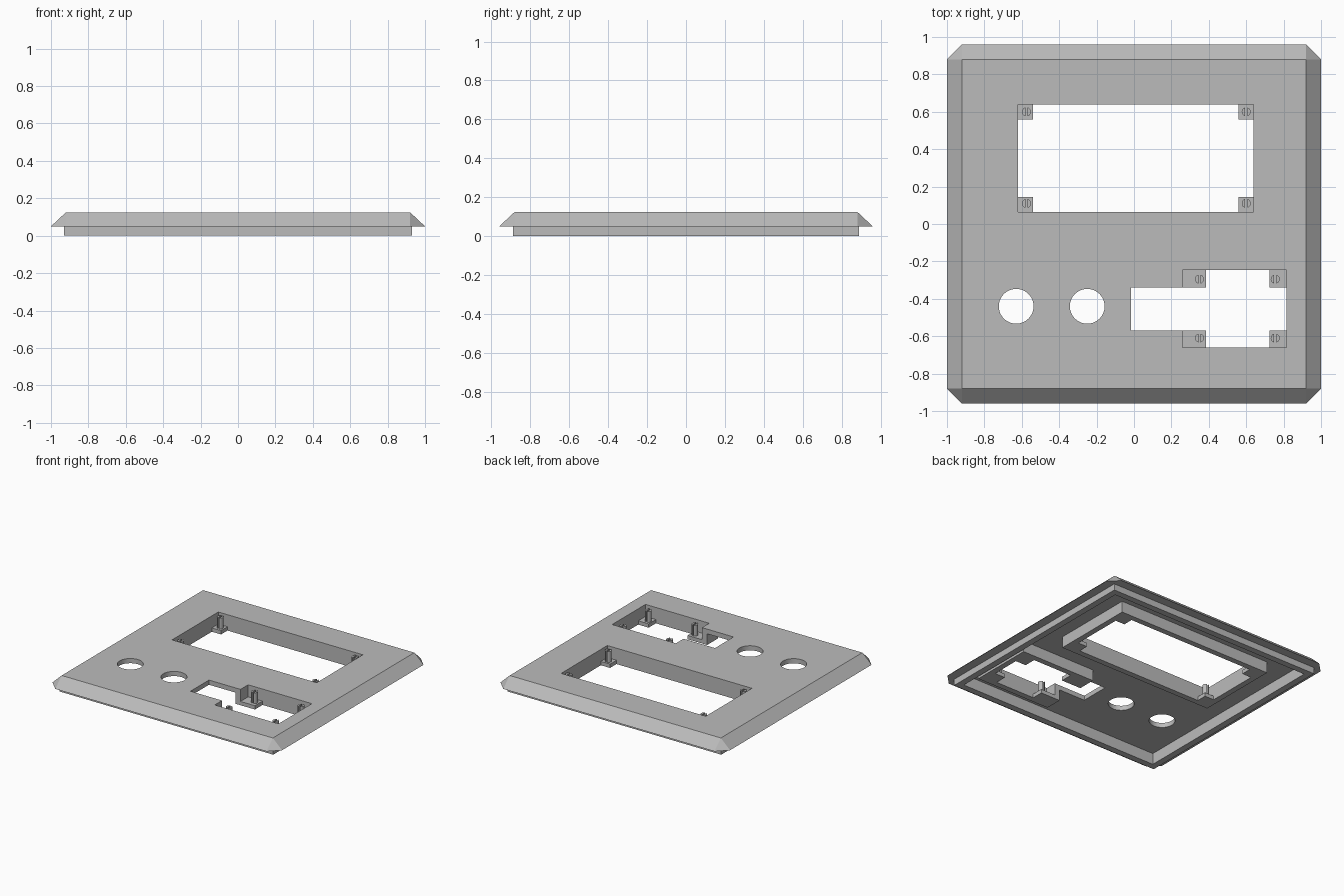
import bpy, bmesh
from math import cos, sin, pi, asin

old = bpy.data.objects.get("Cube")
if old:
    bpy.data.objects.remove(old, do_unlink=True)

grey = bpy.data.materials.new("light grey plastic")
grey.use_nodes = True
grey.diffuse_color = (0.5, 0.5, 0.5, 1)
grey.node_tree.nodes["Principled BSDF"].inputs["Base Color"].default_value = (0.5, 0.5, 0.5, 1)

TOP, CEILING, LIP = 0.125, 0.088, 0.05


def add_object(name, bm):
    bmesh.ops.recalc_face_normals(bm, faces=bm.faces[:])
    mesh = bpy.data.meshes.new(name)
    bm.to_mesh(mesh)
    bm.free()
    mesh.materials.append(grey)
    obj = bpy.data.objects.new(name, mesh)
    bpy.context.collection.objects.link(obj)
    return obj


def prism(name, outline, z0, z1):
    """Extrude a flat outline from z0 to z1."""
    bm = bmesh.new()
    face = bm.faces.new([bm.verts.new((x, y, z0)) for x, y in outline])
    ext = bmesh.ops.extrude_face_region(bm, geom=[face])["geom"]
    bmesh.ops.translate(bm, vec=(0, 0, z1 - z0),
                        verts=[v for v in ext if isinstance(v, bmesh.types.BMVert)])
    return add_object(name, bm)


def rect(x0, x1, y0, y1):
    return [(x0, y0), (x1, y0), (x1, y1), (x0, y1)]


def circle(cx, cy, r, n=48):
    return [(cx + r * cos(2 * pi * i / n), cy + r * sin(2 * pi * i / n)) for i in range(n)]


def cut(obj, outline, z0=-0.1, z1=0.3):
    """Cut a straight opening through an object."""
    cutter = prism("cutter", outline, z0, z1)
    cutter.hide_render = True
    mod = obj.modifiers.new("opening", "BOOLEAN")
    mod.operation, mod.solver, mod.object = "DIFFERENCE", "EXACT", cutter
    bpy.ops.object.select_all(action="DESELECT")
    bpy.context.view_layer.objects.active = obj
    obj.select_set(True)
    bpy.ops.object.modifier_apply(modifier=mod.name)
    bpy.data.objects.remove(cutter, do_unlink=True)


def smooth(obj):
    bpy.ops.object.select_all(action="DESELECT")
    bpy.context.view_layer.objects.active = obj
    obj.select_set(True)
    bpy.ops.object.shade_smooth_by_angle()


# Openings
window = rect(-0.62, 0.64, 0.065, 0.64)
port = [(0.26, -0.66), (0.815, -0.66), (0.815, -0.245), (0.26, -0.245),
        (0.26, -0.34), (-0.015, -0.34), (-0.015, -0.57), (0.26, -0.57)]
recess = rect(-0.88, 0.88, -0.84, 0.84)

# Panel with sloped edges and triangular corner facets
bm = bmesh.new()
for sx in (-1, 1):
    for sy in (-1, 1):
        for x, y, z in ((0.92, 0.88, TOP), (1, 0.88, LIP), (0.92, 0.96, LIP)):
            bm.verts.new((sx * x, sy * y, z))
bmesh.ops.convex_hull(bm, input=bm.verts[:])
bmesh.ops.dissolve_limit(bm, angle_limit=0.01, verts=bm.verts[:], edges=bm.edges[:])
panel = add_object("face_panel", bm)
cut(panel, recess, -0.1, CEILING)
for outline in (window, port, circle(-0.63, -0.44, 0.093), circle(-0.25, -0.44, 0.093)):
    cut(panel, outline)
smooth(panel)

# Mounting rim below the panel
rim = prism("mounting_rim", rect(-0.93, 0.93, -0.89, 0.89), 0, LIP)
cut(rim, recess)

# Walls around the window and the port
window_wall = prism("window_wall", rect(-0.665, 0.685, 0.02, 0.685), 0, CEILING)
cut(window_wall, window)
port_wall = prism("port_wall", rect(0.215, 0.86, -0.705, -0.2), 0, CEILING)
cut(port_wall, port)


def split_pin(name, x, y, r=0.024, gap=0.006, n=12):
    """Round pin with a slit, made of two half columns."""
    a = asin(gap / r)
    for side, label in ((0, "left"), (pi, "right")):
        angles = [side - pi / 2 + a + (pi - 2 * a) * i / n for i in range(n + 1)]
        half = prism(f"{name}_{label}_half",
                     [(x + r * cos(t), y + r * sin(t)) for t in angles], 0.025, 0.115)
        smooth(half)


# Corner tabs with split pins: tab rectangle spans and pin centres
window_x = ((-0.62, -0.54, -0.575), (0.56, 0.64, 0.6))
window_y = ((0.065, 0.145, 0.11), (0.56, 0.64, 0.6))
port_x = ((0.26, 0.385, 0.35), (0.725, 0.815, 0.755))
port_y = ((-0.66, -0.57, -0.61), (-0.34, -0.245, -0.295))
for part, xs, ys in (("window", window_x, window_y), ("port", port_x, port_y)):
    for x0, x1, px in xs:
        for y0, y1, py in ys:
            prism(f"{part}_tab", rect(x0, x1, y0, y1), 0, 0.03)
            split_pin(f"{part}_pin", px, py)
